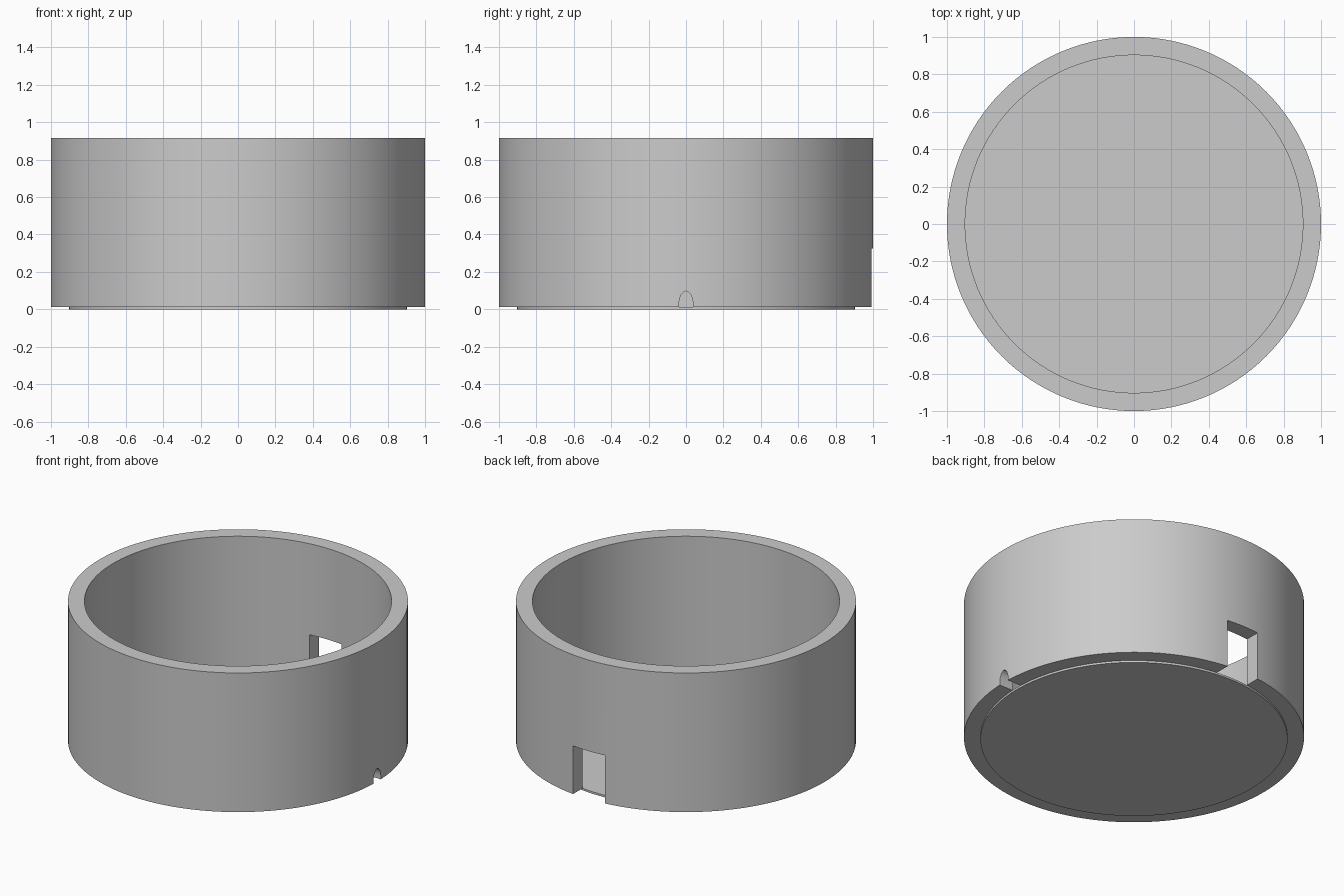
import bpy, bmesh, math

if "Cube" in bpy.data.objects:
    bpy.data.objects.remove(bpy.data.objects["Cube"])

R_OUT, R_IN = 1.0, 0.903
Z_FLOOR, Z_TOP = 0.013, 0.916
SEGS = 128


def make_object(name, bm):
    bmesh.ops.recalc_face_normals(bm, faces=bm.faces)
    mesh = bpy.data.meshes.new(name)
    bm.to_mesh(mesh)
    bm.free()
    obj = bpy.data.objects.new(name, mesh)
    bpy.context.collection.objects.link(obj)
    return obj


def ring(name, r_in, r_out, z0, z1):
    bm = bmesh.new()
    profile = [(r_in, z0), (r_out, z0), (r_out, z1), (r_in, z1)]
    loops = []
    for i in range(SEGS):
        a = 2 * math.pi * i / SEGS
        loops.append([bm.verts.new((r * math.cos(a), r * math.sin(a), z)) for r, z in profile])
    for i in range(SEGS):
        a, b = loops[i], loops[(i + 1) % SEGS]
        for j in range(4):
            k = (j + 1) % 4
            bm.faces.new((a[j], b[j], b[k], a[k]))
    return make_object(name, bm)


def cutter(name, outline, angle):
    """Extrude an outline (sideways, z) radially through the wall at an angle."""
    bm = bmesh.new()
    c, s = math.cos(angle), math.sin(angle)
    ends = [[bm.verts.new((r * c - u * s, r * s + u * c, z)) for u, z in outline]
            for r in (0.7, 1.2)]
    n = len(outline)
    for loop in ends:
        bm.faces.new(loop)
    for i in range(n):
        j = (i + 1) % n
        bm.faces.new((ends[0][i], ends[0][j], ends[1][j], ends[1][i]))
    obj = make_object(name, bm)
    obj.hide_render = True
    return obj


# Round wall
wall = ring("round_wall", R_IN, R_OUT, Z_FLOOR, Z_TOP)

# Doorway at the back and small pointed arch on the right side
door = [(-0.115, -0.1), (0.115, -0.1), (0.115, 0.325), (-0.115, 0.325)]
half_arch = [(0.037, -0.1), (0.037, 0.04), (0.033, 0.062), (0.024, 0.081), (0.012, 0.093)]
arch = half_arch + [(0, 0.098)] + [(-u, z) for u, z in reversed(half_arch)]
cutters = [cutter("doorway_cutter", door, math.pi / 2),
           cutter("arch_cutter", arch, 0)]

bpy.context.view_layer.objects.active = wall
for c in cutters:
    mod = wall.modifiers.new(c.name, 'BOOLEAN')
    mod.operation = 'DIFFERENCE'
    mod.solver = 'EXACT'
    mod.object = c
    bpy.ops.object.modifier_apply(modifier=mod.name)
for c in cutters:
    bpy.data.objects.remove(c)

# Thin floor disc, standing slightly below the wall
bm = bmesh.new()
bmesh.ops.create_cone(bm, cap_ends=True, segments=SEGS, radius1=R_IN, radius2=R_IN, depth=Z_FLOOR)
bmesh.ops.translate(bm, verts=bm.verts, vec=(0, 0, Z_FLOOR / 2))
floor = make_object("floor_disc", bm)

# Smooth round surfaces with sharp edges
for obj in (wall, floor):
    bpy.ops.object.select_all(action='DESELECT')
    obj.select_set(True)
    bpy.context.view_layer.objects.active = obj
    bpy.ops.object.shade_smooth_by_angle(angle=math.radians(30))
